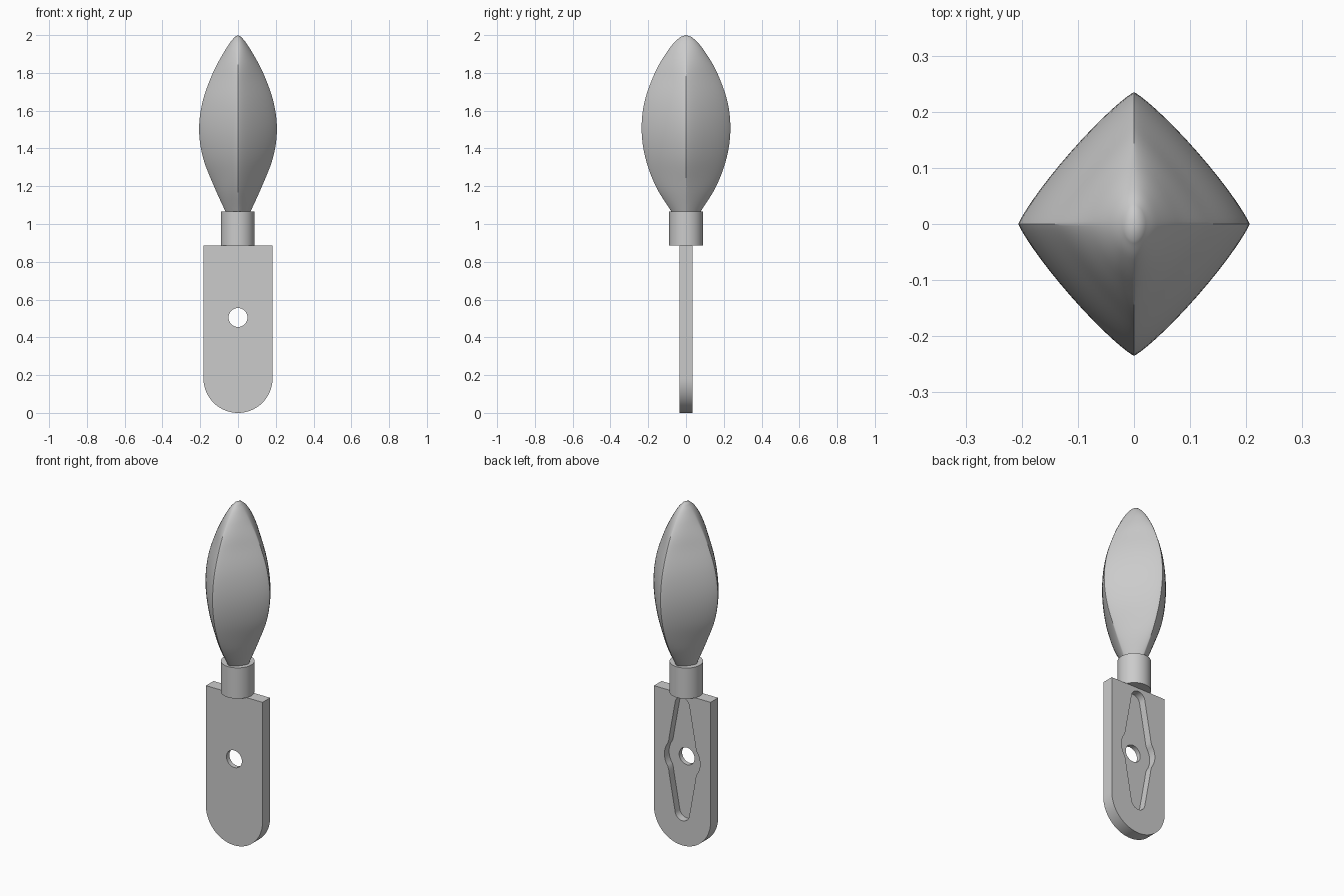
import bpy, bmesh
from math import sin, cos, pi, radians, copysign

if "Cube" in bpy.data.objects:
    bpy.data.objects.remove(bpy.data.objects["Cube"], do_unlink=True)

GREY = (0.6, 0.6, 0.6, 1)
mat = bpy.data.materials.new("light grey")
mat.use_nodes = True
mat.diffuse_color = GREY
mat.node_tree.nodes["Principled BSDF"].inputs["Base Color"].default_value = GREY


def make(name, bm):
    bmesh.ops.recalc_face_normals(bm, faces=bm.faces)
    mesh = bpy.data.meshes.new(name)
    bm.to_mesh(mesh)
    bm.free()
    mesh.materials.append(mat)
    ob = bpy.data.objects.new(name, mesh)
    bpy.context.scene.collection.objects.link(ob)
    return ob


def smooth(ob):
    bpy.ops.object.select_all(action="DESELECT")
    ob.select_set(True)
    bpy.context.view_layer.objects.active = ob
    bpy.ops.object.shade_smooth_by_angle(angle=radians(35))


def arc(cx, cz, r, a0, a1, n):
    steps = [radians(a0 + (a1 - a0) * i / n) for i in range(n + 1)]
    return [(cx + r * cos(a), cz + r * sin(a)) for a in steps]


def prism(name, outline, y0, y1):
    """Extrude an outline in x and z from y0 to y1."""
    bm = bmesh.new()
    face = bm.faces.new([bm.verts.new((x, y0, z)) for x, z in outline])
    moved = bmesh.ops.extrude_face_region(bm, geom=[face])["geom"]
    verts = [v for v in moved if isinstance(v, bmesh.types.BMVert)]
    bmesh.ops.translate(bm, verts=verts, vec=(0, y1 - y0, 0))
    return make(name, bm)


def cut(ob, cutter):
    mod = ob.modifiers.new("cut", "BOOLEAN")
    mod.operation, mod.solver, mod.object = "DIFFERENCE", "EXACT", cutter
    bpy.context.view_layer.update()
    graph = bpy.context.evaluated_depsgraph_get()
    mesh = bpy.data.meshes.new_from_object(ob.evaluated_get(graph))
    ob.modifiers.clear()
    ob.data = mesh
    bpy.data.objects.remove(cutter, do_unlink=True)


# Mounting plate with a rounded foot
W, T, TOP, HOLE_Z = 0.183, 0.035, 0.885, 0.505
plate = prism("mounting_plate",
              [(W, TOP), (-W, TOP)] + arc(0, W, W, 180, 360, 40), -T, T)

# Recess in the back: tapered slot with a round middle
quarter = arc(0, 0, 0.115, 0, 36, 8) + [(0.087, 0.088), (0.083, 0.115)]
quarter += arc(0, 0.315, 0.046, 10, 90, 10)
half = quarter + [(-x, z) for x, z in reversed(quarter[:-1])]
recess = half + [(x, -z) for x, z in reversed(half[1:-1])]
cut(plate, prism("recess_cutter", [(x, HOLE_Z + z) for x, z in recess],
                 T - 0.043, T + 0.05))

# Screw hole
cut(plate, prism("hole_cutter", arc(0, HOLE_Z, 0.05, 0, 350, 35), -0.1, 0.1))
smooth(plate)

# Collar
bm = bmesh.new()
bmesh.ops.create_cone(bm, cap_ends=True, segments=64,
                      radius1=0.089, radius2=0.089, depth=0.18)
collar = make("collar", bm)
collar.location = (-0.002, 0, 0.975)
smooth(collar)

# Pointed head: height, half width, half depth
stations = [(1.065, 0.066, 0.077), (1.2, 0.127, 0.16), (1.35, 0.185, 0.215),
            (1.5, 0.206, 0.235), (1.65, 0.187, 0.219), (1.8, 0.133, 0.165),
            (1.9, 0.08, 0.108), (1.96, 0.042, 0.063), (1.99, 0.017, 0.029)]


def spline(pts, n):
    """Smooth interpolation through the stations."""
    ends = [tuple(2 * a - b for a, b in zip(pts[i], pts[j])) for i, j in ((0, 1), (-1, -2))]
    p = [ends[0]] + pts + [ends[1]]
    out = []
    for i in range(1, len(p) - 2):
        for k in range(n):
            t = k / n
            out.append(tuple(
                b + t * (c - a) / 2 + t * t * (2 * a - 5 * b + 4 * c - d) / 2
                + t ** 3 * (3 * b - a - 3 * c + d) / 2
                for a, b, c, d in zip(*p[i - 1:i + 3])))
    return out + [pts[-1]]


def power(v, e):
    return copysign(abs(v) ** e, v)


SEG = 64
bm = bmesh.new()
rings = []
for z, a, b in spline(stations, 6):
    # Rounded diamond section, softer toward both ends
    p = 1.15 + 0.8 * max(0, (z - 1.75) / 0.25) ** 2 + 0.3 * max(0, (1.3 - z) / 0.25) ** 2
    ring = []
    for i in range(SEG):
        t = 2 * pi * i / SEG
        ring.append(bm.verts.new((a * power(cos(t), 2 / p), b * power(sin(t), 2 / p), z)))
    rings.append(ring)
for low, high in zip(rings, rings[1:]):
    for i in range(SEG):
        j = (i + 1) % SEG
        bm.faces.new((low[i], low[j], high[j], high[i]))
tip = bm.verts.new((0, 0, 2))
for i in range(SEG):
    bm.faces.new((rings[-1][i], rings[-1][(i + 1) % SEG], tip))
bm.faces.new(rings[0][::-1])
smooth(make("pointed_head", bm))
